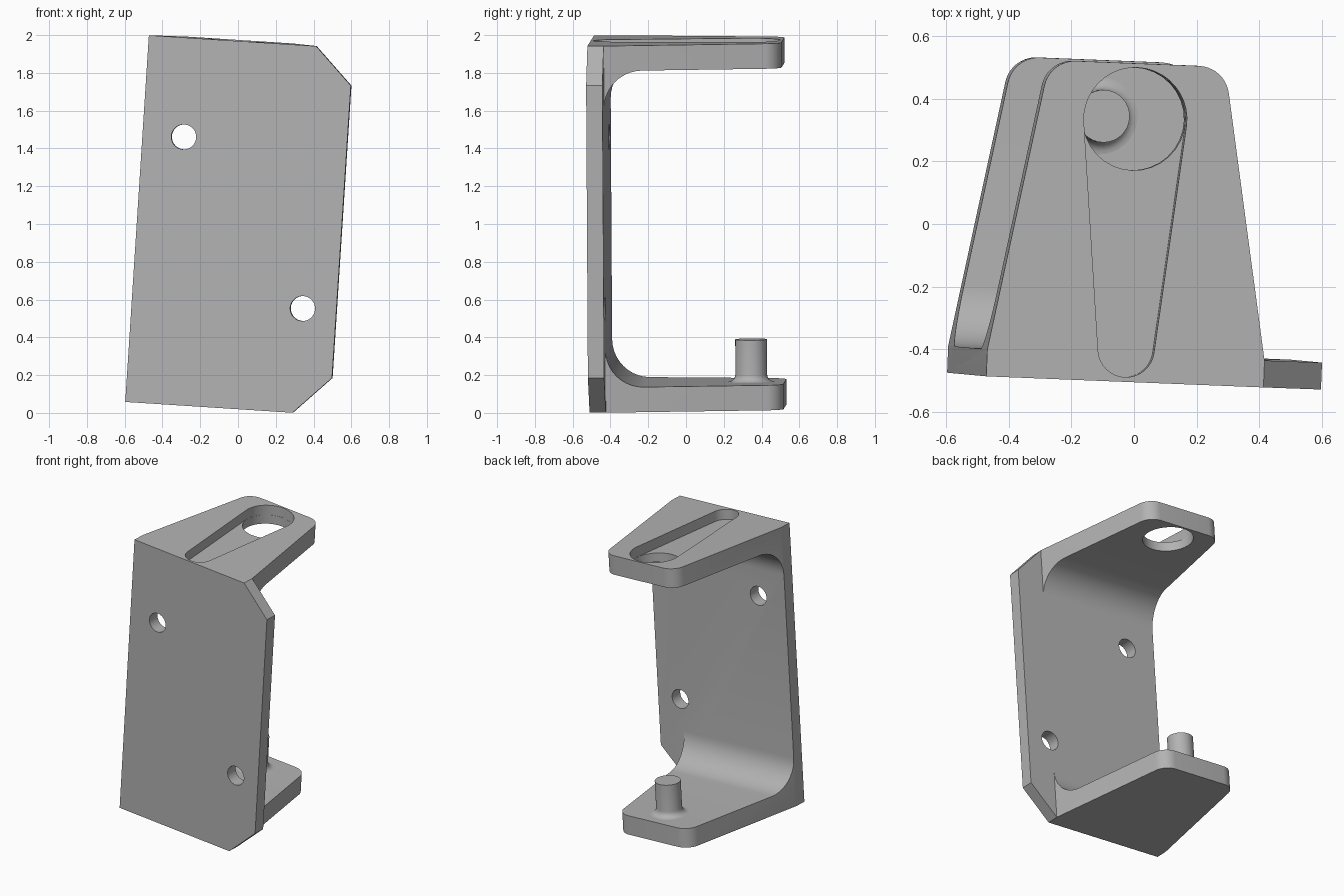
import bpy, bmesh
from math import pi, cos, sin, radians, asin
from mathutils import Matrix, Vector

if "Cube" in bpy.data.objects:
    bpy.data.objects.remove(bpy.data.objects["Cube"])

grey = bpy.data.materials.new("light grey")
grey.use_nodes = True
colour = (0.45, 0.45, 0.45, 1)
grey.diffuse_color = colour
grey.node_tree.nodes["Principled BSDF"].inputs["Base Color"].default_value = colour

# Main sizes, measured from the lower front corner of the bracket
WIDTH, ARM, HEIGHT, DEPTH = 1.085, 0.888, 1.945, 1.018
WALL, SHELF, CHAMFER, FILLET = 0.086, 0.133, 0.197, 0.2
MID, BORE_Y, BORE_R = ARM / 2, 0.84, 0.165


def arc(cx, cy, r, start, end, steps=10):
    """Points on an arc, angles in degrees."""
    turns = [radians(start + (end - start) * i / steps) for i in range(steps + 1)]
    return [(cx + r * cos(t), cy + r * sin(t)) for t in turns]


def prism(name, outline, axis, low, high):
    """Extrude a flat outline along one axis."""
    place = {"x": lambda a, b, c: (c, a, b),
             "y": lambda a, b, c: (a, c, b),
             "z": lambda a, b, c: (a, b, c)}[axis]
    bm = bmesh.new()
    face = bm.faces.new([bm.verts.new(place(a, b, low)) for a, b in outline])
    new = bmesh.ops.extrude_face_region(bm, geom=[face])["geom"]
    shift = Vector(place(0, 0, high - low))
    bmesh.ops.translate(bm, vec=shift, verts=[v for v in new if isinstance(v, bmesh.types.BMVert)])
    bmesh.ops.recalc_face_normals(bm, faces=bm.faces)
    return finish(name, bm)


def finish(name, bm):
    mesh = bpy.data.meshes.new(name)
    bm.to_mesh(mesh)
    bm.free()
    mesh.materials.append(grey)
    obj = bpy.data.objects.new(name, mesh)
    bpy.context.collection.objects.link(obj)
    return obj


def combine(target, tool, operation):
    """Apply a boolean and remove the tool."""
    mod = target.modifiers.new("cut", "BOOLEAN")
    mod.operation, mod.object, mod.solver = operation, tool, "EXACT"
    graph = bpy.context.evaluated_depsgraph_get()
    mesh = bpy.data.meshes.new_from_object(target.evaluated_get(graph))
    target.modifiers.clear()
    target.data = mesh
    bpy.data.objects.remove(tool)


# C-shaped side profile with filleted inner corners
profile = [(0, 0), (DEPTH + 0.1, 0), (DEPTH + 0.1, SHELF)]
profile += arc(WALL + FILLET, SHELF + FILLET, FILLET, 270, 180)
profile += arc(WALL + FILLET, HEIGHT - SHELF - FILLET, FILLET, 180, 90)
profile += [(DEPTH + 0.1, HEIGHT - SHELF), (DEPTH + 0.1, HEIGHT), (0, HEIGHT)]
bracket = prism("bracket", profile, "x", -0.1, ARM + 0.1)

# Tapered plan of the arms with rounded far corners
TAPER, CORNER = 0.175, 0.1
lean = 10
far = DEPTH - CORNER
inset = TAPER * (far - WALL) + CORNER / cos(radians(lean))
plan = [(0, -0.1), (ARM, -0.1), (ARM, WALL)]
plan += arc(ARM - inset, far, CORNER, lean, 90)
plan += arc(inset, far, CORNER, 90, 180 - lean)
plan += [(0, WALL)]
combine(bracket, prism("arm_plan", plan, "z", -0.1, HEIGHT + 0.1), "INTERSECT")

# Mounting plate with two clipped corners
plate = [(0, 0), (ARM, 0), (WIDTH, CHAMFER), (WIDTH, HEIGHT - CHAMFER), (ARM, HEIGHT), (0, HEIGHT)]
combine(bracket, prism("plate", plate, "y", 0, WALL), "UNION")

# Screw holes through the plate
for x, z in ((0.219, 1.42), (0.906, 0.554)):
    hole = arc(x, z, 0.066, 0, 360, 32)[:-1]
    combine(bracket, prism("screw_hole", hole, "y", -0.1, 0.3), "DIFFERENCE")

# Tapered recess and through bore in the upper arm
TIP_Y, TIP_R = 0.105, 0.09
tilt = asin((BORE_R - TIP_R) / (BORE_Y - TIP_Y)) * 180 / pi
recess = arc(MID, BORE_Y, BORE_R, -tilt, 180 + tilt, 20)
recess += arc(MID, TIP_Y, TIP_R, 180 + tilt, 360 - tilt, 16)
combine(bracket, prism("recess", recess, "z", HEIGHT - 0.07, HEIGHT + 0.1), "DIFFERENCE")
bore = arc(MID, BORE_Y, BORE_R - 0.001, 0, 360, 32)[:-1]
combine(bracket, prism("bore", bore, "z", HEIGHT - 0.3, HEIGHT + 0.1), "DIFFERENCE")

# Pin on the lower arm, flared at its foot
PIN_R, FLARE, PIN_TOP = 0.084, 0.04, 0.358
side = arc(PIN_R + FLARE, SHELF + FLARE, FLARE, 270, 180, 6) + [(PIN_R, PIN_TOP), (0, PIN_TOP)]
bm = bmesh.new()
verts = [bm.verts.new((r, 0, z)) for r, z in side]
edges = [bm.edges.new(pair) for pair in zip(verts, verts[1:])]
bmesh.ops.spin(bm, geom=verts + edges, cent=(0, 0, 0), axis=(0, 0, 1), angle=2 * pi, steps=32)
bmesh.ops.remove_doubles(bm, verts=bm.verts, dist=0.0001)
bmesh.ops.recalc_face_normals(bm, faces=bm.faces)
bmesh.ops.translate(bm, vec=(MID, BORE_Y, 0), verts=bm.verts)
pin = finish("pin", bm)

# Lean the whole bracket slightly and set it in place
up = Vector((0.0644, -0.006, 1)).normalized()
across = Vector((1, -0.04, -0.0646)).normalized()
back = up.cross(across).normalized()
across = back.cross(up)
pose = Matrix((across, back, up)).transposed().to_4x4()
pose.translation = (-0.597, -0.475, 0.058)
for obj in (bracket, pin):
    obj.data.transform(pose)
    bpy.ops.object.select_all(action="DESELECT")
    obj.select_set(True)
    bpy.context.view_layer.objects.active = obj
    bpy.ops.object.shade_smooth_by_angle(angle=radians(30))
